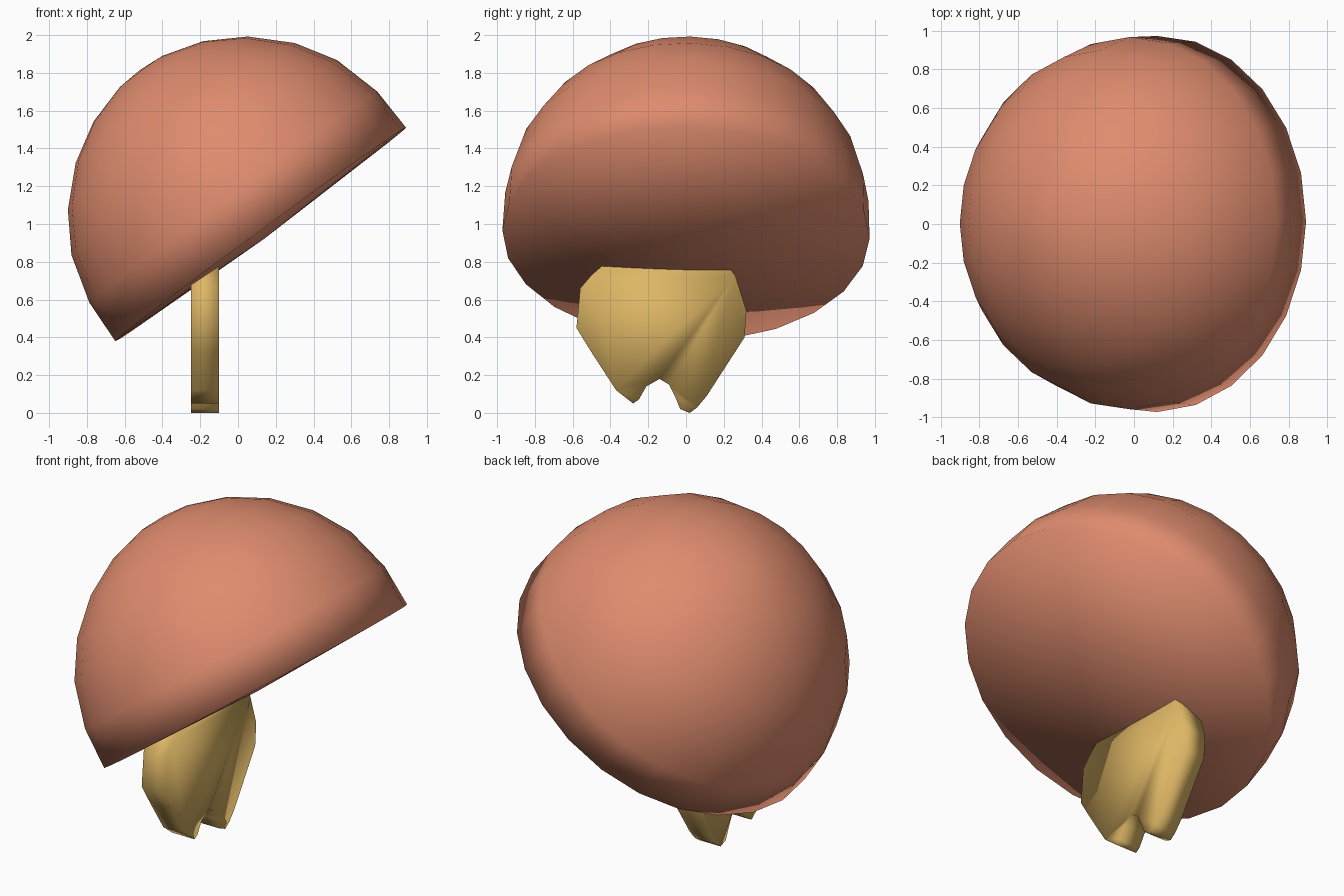
import bpy, bmesh, math
from mathutils import Matrix, Vector

if "Cube" in bpy.data.objects:
    bpy.data.objects.remove(bpy.data.objects["Cube"])


def material(name, rgb):
    m = bpy.data.materials.new(name)
    m.diffuse_color = (*rgb, 1.0)
    m.use_nodes = True
    m.node_tree.nodes["Principled BSDF"].inputs["Base Color"].default_value = m.diffuse_color
    return m


def finish(name, bm, mat):
    bmesh.ops.recalc_face_normals(bm, faces=bm.faces)
    for f in bm.faces:
        f.smooth = True
    me = bpy.data.meshes.new(name)
    bm.to_mesh(me)
    bm.free()
    me.materials.append(mat)
    ob = bpy.data.objects.new(name, me)
    bpy.context.collection.objects.link(ob)
    return ob


salmon = material("salmon", (0.73, 0.26, 0.155))
ochre = material("ochre", (0.73, 0.47, 0.13))

# Tilted dome: radius/height rings, closed below by a slightly sagging underside
SIDES = 24
rings = [(0.955, 0.0), (0.945, 0.245), (0.872, 0.505), (0.745, 0.71),
         (0.565, 0.885), (0.36, 1.005), (0.14, 1.07)]
bm = bmesh.new()
loops = []
for r, h in rings:
    loops.append([bm.verts.new((r * math.cos(a), 1.018 * r * math.sin(a), h))
                  for a in (2 * math.pi * i / SIDES for i in range(SIDES))])
under = bm.verts.new((0, 0, -0.03))
apex = bm.verts.new((0, 0, 1.08))
for i in range(SIDES):
    j = (i + 1) % SIDES
    for lo, hi in zip(loops, loops[1:]):
        bm.faces.new((lo[i], lo[j], hi[j], hi[i]))
    bm.faces.new((loops[-1][i], loops[-1][j], apex))
    bm.faces.new((loops[0][j], loops[0][i], under))
tilt = (Matrix.Translation((0.12, 0, 0.945))
        @ Matrix.Rotation(math.radians(-1.3), 4, 'X')
        @ Matrix.Rotation(math.radians(-36.3), 4, 'Y'))
bmesh.ops.transform(bm, matrix=tilt, verts=bm.verts)
finish("dome", bm, salmon)

# Two-lobed flat foot plate, outlined in y/z and extruded along x
outline = [(-0.42, 0.80), (-0.50, 0.73), (-0.56, 0.66), (-0.58, 0.45),
           (-0.50, 0.32), (-0.37, 0.12), (-0.28, 0.05), (-0.25, 0.07),
           (-0.21, 0.14), (-0.14, 0.18), (-0.09, 0.15), (-0.06, 0.09),
           (-0.03, 0.02), (0.02, 0.0), (0.06, 0.03), (0.11, 0.09),
           (0.31, 0.40), (0.32, 0.54), (0.26, 0.73), (0.20, 0.80)]
bm = bmesh.new()
face = bm.faces.new([bm.verts.new((-0.25, y, z)) for y, z in outline])
ext = bmesh.ops.extrude_face_region(bm, geom=[face], use_keep_orig=True)
bmesh.ops.translate(bm, vec=Vector((0.15, 0, 0)),
                    verts=[g for g in ext["geom"] if isinstance(g, bmesh.types.BMVert)])
# keep the hidden top inside the dome
finish("foot_plate", bm, ochre)
